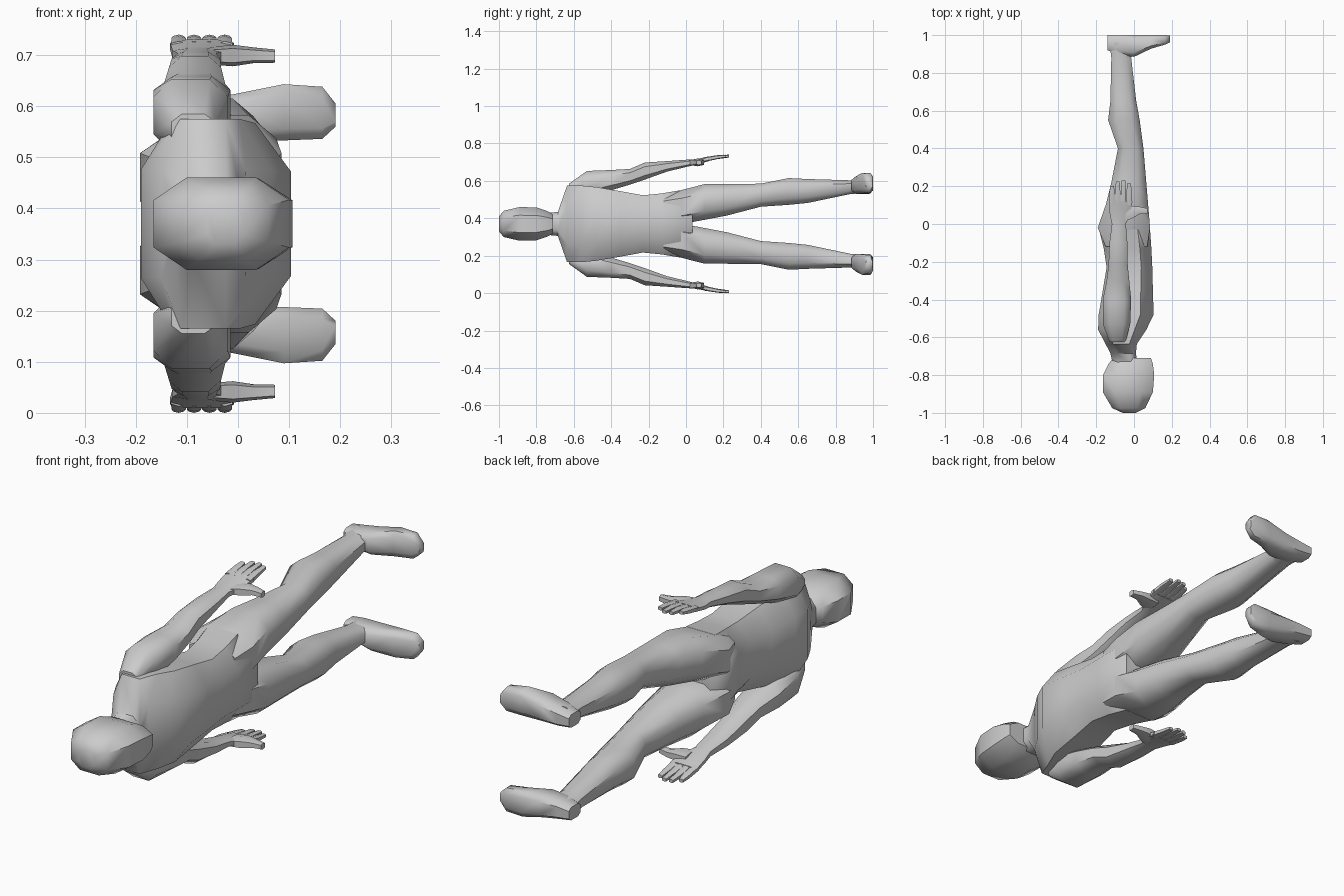
import bpy, bmesh, math

MID = 0.37   # height of the body's symmetry plane (figure lies on its side)
SIDES = 8


def loft(name, rings, axis="y", square=0.75, mirror=True, sides=SIDES):
    """Skin rounded-box sections. ring = (pos, a0, a1, w0, w1):
    a = x (or y when the loft runs along x), w = distance from the symmetry plane."""
    bm = bmesh.new()
    loops = []
    for pos, a0, a1, w0, w1 in rings:
        loop = []
        for i in range(sides):
            t = 2 * math.pi * (i + 0.5) / sides
            c, s = math.cos(t), math.sin(t)
            k = math.cos(math.pi / sides)
            c = math.copysign(min(1, abs(c) / k) ** square, c)
            s = math.copysign(min(1, abs(s) / k) ** square, s)
            a = (a0 + a1) / 2 + c * (a1 - a0) / 2
            w = (w0 + w1) / 2 + s * (w1 - w0) / 2
            loop.append(bm.verts.new((a, pos, w) if axis == "y" else (pos, a, w)))
        loops.append(loop)
    for p, q in zip(loops, loops[1:]):
        for i in range(sides):
            j = (i + 1) % sides
            bm.faces.new((p[i], p[j], q[j], q[i]))
    bm.faces.new(loops[0])
    bm.faces.new(loops[-1])
    bmesh.ops.recalc_face_normals(bm, faces=bm.faces)
    mesh = bpy.data.meshes.new(name)
    bm.to_mesh(mesh)
    bm.free()
    ob = bpy.data.objects.new(name, mesh)
    bpy.context.collection.objects.link(ob)
    ob.location.z = MID
    bpy.ops.object.select_all(action="DESELECT")
    ob.select_set(True)
    bpy.context.view_layer.objects.active = ob
    bpy.ops.object.shade_smooth_by_angle(angle=math.radians(50))
    if mirror:
        m = ob.modifiers.new("Mirror", "MIRROR")
        m.use_axis = (False, False, True)
        m.use_mirror_merge = False
    return ob


def centred(rings):
    return [(y, x0, x1, -w, w) for y, x0, x1, w in rings]


# Head
loft("head", centred([
    (-1.0, -0.06, 0.01, 0.04), (-0.975, -0.115, 0.06, 0.07),
    (-0.89, -0.165, 0.10, 0.09), (-0.80, -0.165, 0.107, 0.088),
    (-0.74, -0.135, 0.10, 0.068), (-0.71, -0.11, 0.09, 0.05)]), mirror=False)

# Neck and torso
loft("torso", centred([
    (-0.75, -0.11, 0.02, 0.058), (-0.685, -0.125, 0.01, 0.064),
    (-0.636, -0.15, 0.015, 0.205), (-0.56, -0.19, 0.065, 0.205),
    (-0.48, -0.187, 0.104, 0.197), (-0.35, -0.165, 0.10, 0.175),
    (-0.23, -0.145, 0.097, 0.153), (-0.13, -0.16, 0.092, 0.163),
    (-0.03, -0.185, 0.085, 0.18), (0.035, -0.14, 0.07, 0.10)]), mirror=False)

# Legs
loft("leg", [
    (-0.12, -0.15, 0.07, 0.02, 0.155), (-0.02, -0.192, 0.085, 0.0, 0.182),
    (0.10, -0.15, 0.075, 0.022, 0.213), (0.22, -0.12, 0.065, 0.045, 0.213),
    (0.40, -0.085, 0.05, 0.092, 0.215), (0.55, -0.137, 0.03, 0.102, 0.245),
    (0.65, -0.125, 0.012, 0.112, 0.24), (0.88, -0.12, -0.015, 0.16, 0.233),
    (0.96, -0.13, 0.0, 0.165, 0.24)])

# Feet
loft("foot", [
    (-0.14, 0.92, 1.0, 0.172, 0.228), (-0.08, 0.895, 1.0, 0.162, 0.24),
    (0.0, 0.885, 1.0, 0.16, 0.255), (0.09, 0.928, 1.0, 0.163, 0.273),
    (0.165, 0.95, 1.0, 0.166, 0.268), (0.191, 0.962, 0.998, 0.19, 0.235)],
    axis="x", square=0.6)

# Arms with palms
loft("arm", [
    (-0.625, -0.13, -0.045, 0.15, 0.215), (-0.53, -0.165, -0.02, 0.14, 0.283),
    (-0.40, -0.165, -0.015, 0.18, 0.288), (-0.30, -0.145, -0.025, 0.21, 0.294),
    (-0.22, -0.135, -0.033, 0.237, 0.328), (-0.10, -0.13, -0.035, 0.28, 0.336),
    (0.0, -0.117, -0.043, 0.304, 0.343), (0.05, -0.128, -0.02, 0.316, 0.346),
    (0.12, -0.133, -0.008, 0.335, 0.36)])

# Fingers
for i, tip in enumerate((0.20, 0.225, 0.23, 0.215)):
    x = -0.116 + i * 0.030
    loft(f"finger_{i + 1}", [
        (0.10, x - 0.015, x + 0.015, 0.332, 0.357),
        (0.165, x - 0.014, x + 0.014, 0.346, 0.367),
        (tip, x - 0.010, x + 0.010, 0.355, 0.370)], sides=6)

# Thumbs
loft("thumb", [
    (-0.06, 0.01, 0.09, 0.312, 0.345), (-0.01, 0.03, 0.095, 0.308, 0.350),
    (0.03, 0.052, 0.092, 0.314, 0.345), (0.072, 0.055, 0.082, 0.315, 0.341)],
    axis="x", sides=6)
